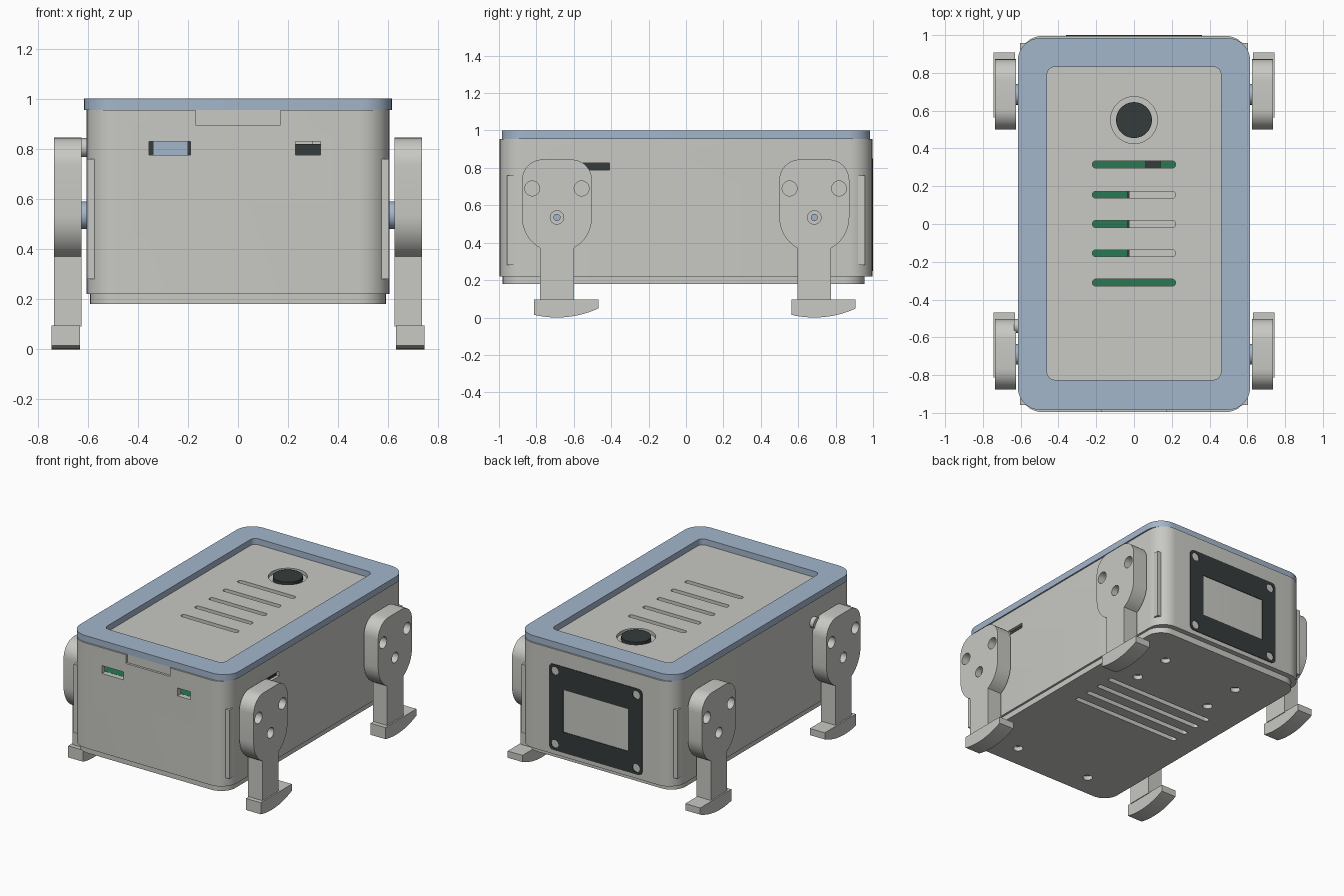
import bpy, bmesh, math

if "Cube" in bpy.data.objects:
    bpy.data.objects.remove(bpy.data.objects["Cube"], do_unlink=True)


def material(name, r, g, b):
    m = bpy.data.materials.new(name)
    m.use_nodes = True
    m.diffuse_color = (r, g, b, 1)
    m.node_tree.nodes["Principled BSDF"].inputs["Base Color"].default_value = (r, g, b, 1)
    return m


GREY = material("warm_grey", 0.58, 0.58, 0.55)
BLUE = material("soft_blue", 0.37, 0.47, 0.60)
DARK = material("charcoal", 0.035, 0.043, 0.043)
NAVY = material("screen_navy", 0.012, 0.017, 0.035)
GREEN = material("board_green", 0.022, 0.19, 0.085)


# ---- profiles ----
def arc(cx, cy, r, a0, a1, n=8):
    angles = [math.radians(a0 + (a1 - a0) * i / n) for i in range(n + 1)]
    return [(cx + r * math.cos(a), cy + r * math.sin(a)) for a in angles]


def circle(cx, cy, r, n=32):
    return arc(cx, cy, r, 0, 360, n)[:-1]


def rect(u0, u1, v0, v1, r=0.0):
    if r == 0:
        return [(u0, v0), (u1, v0), (u1, v1), (u0, v1)]
    return (arc(u1 - r, v1 - r, r, 0, 90) + arc(u0 + r, v1 - r, r, 90, 180)
            + arc(u0 + r, v0 + r, r, 180, 270) + arc(u1 - r, v0 + r, r, 270, 360))


def prism(name, mat, profile, axis, t0, t1):
    """Extrude a 2D profile along an axis from t0 to t1."""
    place = {"x": lambda u, v, t: (t, u, v),
             "y": lambda u, v, t: (u, t, v),
             "z": lambda u, v, t: (u, v, t)}[axis]
    bm = bmesh.new()
    low, high = [[bm.verts.new(place(u, v, t)) for u, v in profile] for t in (t0, t1)]
    bm.faces.new(low)
    bm.faces.new(high)
    n = len(profile)
    for i in range(n):
        j = (i + 1) % n
        bm.faces.new((low[i], low[j], high[j], high[i]))
    bmesh.ops.recalc_face_normals(bm, faces=bm.faces)
    me = bpy.data.meshes.new(name)
    bm.to_mesh(me)
    bm.free()
    me.materials.append(mat)
    ob = bpy.data.objects.new(name, me)
    bpy.context.collection.objects.link(ob)
    return ob


def cut(ob, cutters):
    """Subtract the cutters, bake the result and remove them."""
    for c in cutters:
        c.hide_render = True
        mod = ob.modifiers.new("cut", "BOOLEAN")
        mod.operation = "DIFFERENCE"
        mod.solver = "EXACT"
        mod.object = c
    graph = bpy.context.evaluated_depsgraph_get()
    graph.update()
    baked = bpy.data.meshes.new_from_object(ob.evaluated_get(graph))
    ob.modifiers.clear()
    ob.data = baked
    for c in cutters:
        bpy.data.objects.remove(c, do_unlink=True)


def cutter(profile, axis, t0, t1, mat=GREY):
    return prism("cutter", mat, profile, axis, t0, t1)


# ---- case: hollow shell with port openings and a thumb notch ----
shell = prism("case_shell", GREY, rect(-0.605, 0.605, -0.996, 0.996, 0.12), "z", 0.22, 0.955)
cut(shell, [
    cutter(rect(-0.57, 0.57, -0.96, 0.96, 0.09), "z", 0.1, 1.1),
    cutter(rect(-0.355, -0.19, 0.775, 0.83), "y", -1.1, -0.9),
    cutter(rect(0.23, 0.33, 0.775, 0.83), "y", -1.1, -0.9),
    cutter(rect(-0.17, 0.17, 0.895, 1.0), "y", -1.1, -0.98),
    cutter(rect(-0.55, -0.41, 0.79, 0.825), "x", 0.5, 0.7),
])

# corner guide strips
for sx in (-1, 1):
    for sy in (-1, 1):
        prism("corner_strip", GREY, rect(0.92 * sy, 0.957 * sy, 0.28, 0.76), "x",
              0.56 * sx, 0.603 * sx)

# ---- bottom plate with vents and screw holes ----
base = prism("bottom_plate", GREY, rect(-0.59, 0.59, -0.98, 0.955, 0.11), "z", 0.18, 0.225)
base_cuts = [cutter(rect(-0.42, 0.42, y - 0.018, y + 0.018, 0.017), "z", 0.1, 0.3)
             for y in (-0.08, 0.03, 0.14, 0.25)]
base_cuts += [cutter(circle(x, y, 0.032, 20), "z", 0.1, 0.21)
              for x in (-0.295, 0.295) for y in (-0.82, 0.39, 0.67)]
cut(base, base_cuts)

# ---- lid frame and recessed panel ----
frame = prism("lid_frame", BLUE, rect(-0.615, 0.615, -0.985, 0.985, 0.12), "z", 0.955, 1.0)
cut(frame, [cutter(rect(-0.46, 0.46, -0.825, 0.832, 0.04), "z", 0.9, 1.1, BLUE)])

panel = prism("lid_panel", GREY, rect(-0.56, 0.56, -0.94, 0.94, 0.08), "z", 0.925, 0.958)
panel_cuts = [cutter(rect(-0.22, 0.22, y - 0.018, y + 0.018, 0.017), "z", 0.9, 1.1)
              for y in (-0.31, -0.155, 0.0, 0.155, 0.315)]
panel_cuts.append(cutter(circle(0, 0.55, 0.124, 48), "z", 0.935, 1.1))
cut(panel, panel_cuts)
prism("button", DARK, circle(0, 0.55, 0.095, 48), "z", 0.93, 0.962)

# ---- electronics inside ----
prism("circuit_board", GREEN, rect(-0.4, 0.4, -0.955, 0.36), "z", 0.755, 0.773)
prism("inner_box", GREY, rect(-0.025, 0.3, -0.24, 0.24), "z", 0.773, 0.91)
prism("inner_box_edge", DARK, rect(-0.035, -0.025, -0.24, 0.24), "z", 0.773, 0.905)
prism("board_chip", DARK, rect(0.06, 0.14, 0.29, 0.345), "z", 0.773, 0.8)
prism("wide_port", BLUE, rect(-0.34, -0.2, 0.773, 0.835), "y", -0.86, -0.7)
prism("wide_port_housing", DARK, rect(-0.37, -0.17, 0.773, 0.85), "y", -0.85, -0.68)
prism("small_port", DARK, rect(0.22, 0.34, 0.773, 0.82), "y", -0.88, -0.7)
prism("side_port", DARK, rect(-0.56, -0.4, 0.78, 0.835), "x", 0.5, 0.585)
prism("power_socket", GREY, circle(-0.54, 0.805, 0.038, 24), "x", -0.635, -0.55)

# ---- display on the back ----
bezel = prism("display_bezel", DARK, rect(-0.36, 0.36, 0.25, 0.85, 0.03), "y", 0.97, 1.0)
corners = [(x, z) for x in (-0.315, 0.315) for z in (0.295, 0.805)]
cut(bezel, [cutter(rect(-0.25, 0.25, 0.395, 0.69), "y", 0.982, 1.1, DARK)]
    + [cutter(circle(x, z, 0.028, 20), "y", 0.985, 1.1, DARK) for x, z in corners])
prism("display_screen", NAVY, rect(-0.24, 0.24, 0.405, 0.68), "y", 0.98, 0.986)
for x, z in corners:
    prism("bezel_screw", DARK, circle(x, z, 0.017, 16), "y", 0.98, 0.995)

# ---- four legs ----
PIVOT = 0.535


def build_leg(sx, y):
    r = 0.187
    dip = math.degrees(math.acos(0.09 / r))
    # rounded housing that closes in a circle about the pivot, with the stem below
    profile = (arc(y + r - 0.11, 0.735, 0.11, 0, 90) + arc(y - r + 0.11, 0.735, 0.11, 90, 180)
               + arc(y, PIVOT, r, 180, 360 - (180 - dip)) + [(y - 0.09, 0.09), (y + 0.09, 0.09)]
               + arc(y, PIVOT, r, 360 - dip, 360))
    leg = prism("leg", GREY, profile, "x", 0.625 * sx, 0.735 * sx)
    cut(leg, [cutter(circle(y + dy, 0.69, 0.04, 24), "x", 0.66 * sx, 0.8 * sx)
              for dy in (-0.132, 0.132)]
        + [cutter(circle(y, PIVOT, 0.036, 24), "x", 0.69 * sx, 0.8 * sx)])
    prism("pivot_screw", BLUE, circle(y, PIVOT, 0.019, 16), "x", 0.68 * sx, 0.7 * sx)
    prism("pivot_shaft", BLUE, circle(y, PIVOT, 0.055, 24), "x", 0.56 * sx, 0.63 * sx)
    # foot with a curved sole, longer towards the back
    sole = [(y - 0.122 + 0.343 * i / 14) for i in range(15)]
    points = [(v, 0.53 - math.sqrt(0.53 ** 2 - (v - y) ** 2)) for v in sole]
    prism("foot", GREY, points + [(y + 0.221, 0.095), (y - 0.122, 0.095)], "x",
          0.63 * sx, 0.745 * sx)


for sx in (-1, 1):
    for y in (-0.69, 0.686):
        build_leg(sx, y)

# ---- smooth the round walls, keep edges sharp ----
for ob in bpy.context.collection.objects:
    if ob.type == "MESH":
        ob.data.shade_smooth()
        ob.data.set_sharp_from_angle(angle=math.radians(30))
